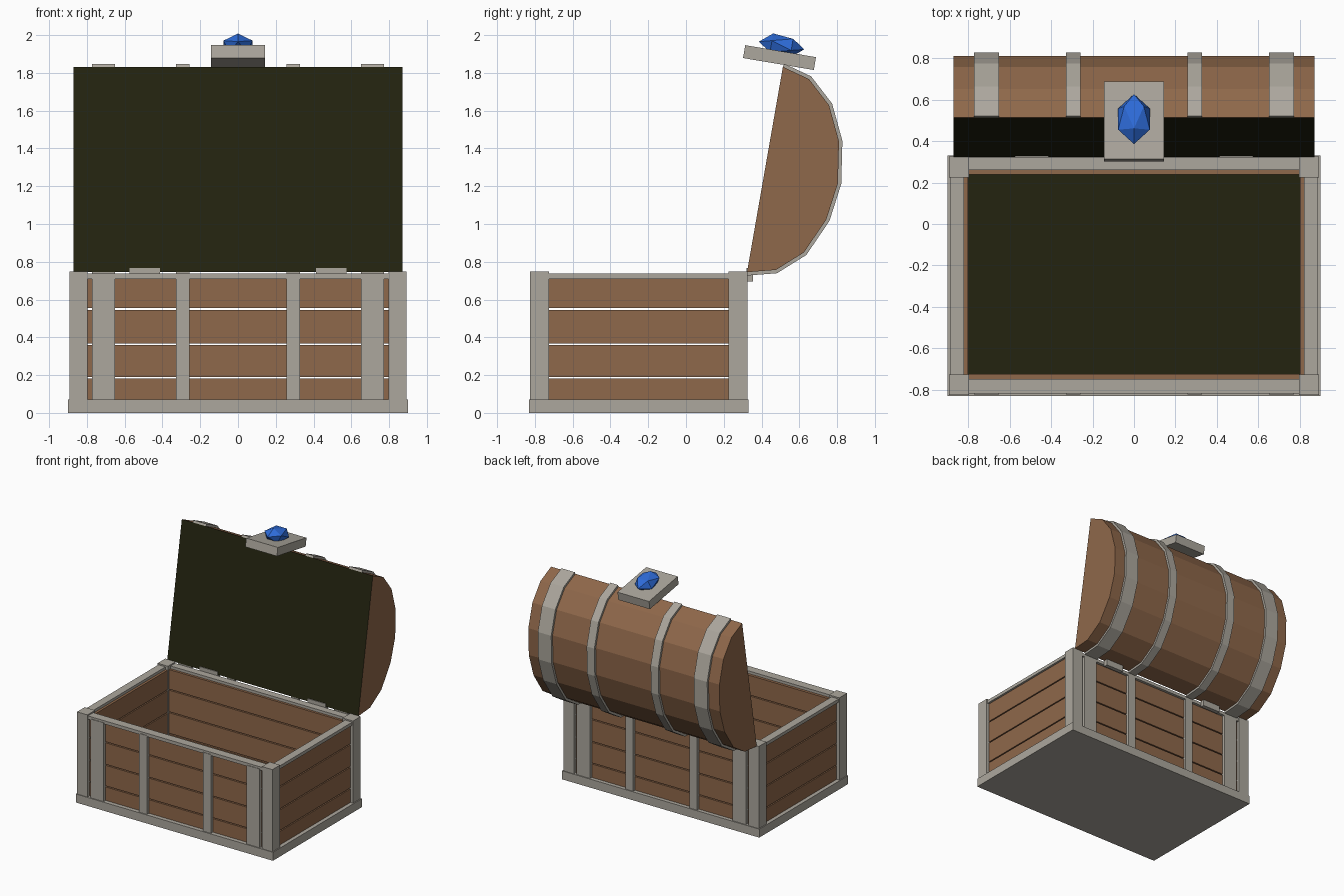
import bpy, bmesh, math
from mathutils import Vector, Matrix

if "Cube" in bpy.data.objects:
    bpy.data.objects.remove(bpy.data.objects["Cube"])


def material(name, rgb):
    m = bpy.data.materials.new(name)
    m.diffuse_color = (*rgb, 1)
    m.use_nodes = True
    m.node_tree.nodes["Principled BSDF"].inputs["Base Color"].default_value = m.diffuse_color
    return m


WOOD = material("brown wood", (0.275, 0.138, 0.069))
METAL = material("warm grey metal", (0.413, 0.386, 0.337))
DARK = material("dark lining", (0.017, 0.017, 0.005))
BLUE = material("blue gem", (0.027, 0.15, 0.70))


def finish(name, bm, *mats):
    bmesh.ops.recalc_face_normals(bm, faces=bm.faces)
    me = bpy.data.meshes.new(name)
    bm.to_mesh(me)
    bm.free()
    for m in mats:
        me.materials.append(m)
    ob = bpy.data.objects.new(name, me)
    bpy.context.collection.objects.link(ob)
    return ob


def box(name, x, y, z, mat):
    """Box from (min, max) ranges."""
    bm = bmesh.new()
    size = Matrix.Diagonal((x[1] - x[0], y[1] - y[0], z[1] - z[0], 1))
    mid = Matrix.Translation((sum(x) / 2, sum(y) / 2, sum(z) / 2))
    bmesh.ops.create_cube(bm, size=1, matrix=mid @ size)
    return finish(name, bm, mat)


def prism(profile, x0, x1):
    """Extrude a (y, z) profile along x."""
    bm = bmesh.new()
    a = [bm.verts.new((x0, *p)) for p in profile]
    b = [bm.verts.new((x1, *p)) for p in profile]
    bm.faces.new(a)
    bm.faces.new(b[::-1])
    for i in range(len(a)):
        j = (i + 1) % len(a)
        bm.faces.new((a[i], b[i], b[j], a[j]))
    return bm


# Base tray and inner floor
box("base", (-0.90, 0.90), (-0.83, 0.33), (0, 0.07), METAL)
box("floor_lining", (-0.80, 0.80), (-0.724, 0.24), (0.07, 0.078), DARK)

# Plank walls with open gaps between the rows
rows = [(0.07, 0.181), (0.19, 0.359), (0.368, 0.545), (0.554, 0.715)]
for z in rows:
    box("front_plank", (-0.80, 0.80), (-0.795, -0.724), z, WOOD)
    box("back_plank", (-0.80, 0.80), (0.24, 0.298), z, WOOD)
    for s in (-1, 1):
        box("side_plank", sorted((s * 0.80, s * 0.868)), (-0.725, 0.24), z, WOOD)

# Corner posts and rim
for s in (-1, 1):
    for y in ((-0.825, -0.725), (0.225, 0.325)):
        box("corner_post", sorted((s * 0.797, s * 0.892)), y, (0.06, 0.748), METAL)
    box("side_rim", sorted((s * 0.82, s * 0.885)), (-0.73, 0.23), (0.71, 0.737), METAL)
box("front_rim", (-0.80, 0.80), (-0.818, -0.747), (0.71, 0.737), METAL)
box("back_rim", (-0.80, 0.80), (0.26, 0.32), (0.71, 0.737), METAL)

# Lid, open: arched prism whose flat underside is dark
arch = [(0.323, 0.745), (0.476, 0.757), (0.624, 0.849), (0.743, 1.024), (0.804, 1.215),
        (0.81, 1.438), (0.757, 1.629), (0.651, 1.767), (0.513, 1.832)]
bm = prism(arch, -0.872, 0.872)
bm.normal_update()
bmesh.ops.recalc_face_normals(bm, faces=bm.faces)
for f in bm.faces:
    f.material_index = 1 if f.normal.y < -0.9 else 0
finish("lid", bm, WOOD, DARK)

# Lid band profile: the arch and its outward offset
pts = [Vector(p) for p in arch]
outer = []
for i, p in enumerate(pts):
    normals = []
    for a, b in ((i - 1, i), (i, i + 1)):
        if a >= 0 and b < len(pts):
            d = (pts[b] - pts[a]).normalized()
            normals.append(Vector((d.y, -d.x)))
    n = sum(normals, Vector((0, 0))).normalized()
    outer.append(p + n * 0.018 / n.dot(normals[0]))
band = [tuple(p) for p in outer] + arch[::-1]

# Metal bands on body and lid
for s in (-1, 1):
    for x, w in ((0.292, 0.07), (0.712, 0.122)):
        xr = (s * x - w / 2, s * x + w / 2)
        box("front_band", xr, (-0.822, -0.79), (0.06, 0.72), METAL)
        box("back_band", xr, (0.29, 0.322), (0.06, 0.72), METAL)
        finish("lid_band", prism(band, *xr), METAL)
    # Hinges
    box("hinge", (s * 0.493 - 0.081, s * 0.493 + 0.081), (0.321, 0.355), (0.695, 0.768), METAL)

# Clasp plate on the lid edge, tilted with the lid
tilt = math.radians(-9.6)
clasp = box("clasp", (-0.144, 0.144), (-0.19, 0.19), (-0.0345, 0.0345), METAL)
clasp.location = (0, 0.495, 1.881)
clasp.rotation_euler.x = tilt

# Faceted gem: stretched icosahedron with its poles along y
bm = bmesh.new()
bmesh.ops.create_icosphere(bm, subdivisions=1, radius=1)
shape = (Matrix.Diagonal((0.09, 0.122, 0.062, 1)) @ Matrix.Rotation(math.radians(90), 4, 'X')
         @ Matrix.Rotation(math.radians(90), 4, 'Z'))
bmesh.ops.transform(bm, matrix=shape, verts=bm.verts)
gem = finish("gem", bm, BLUE)
gem.location = (0, 0.506, 1.945)
gem.rotation_euler.x = tilt
